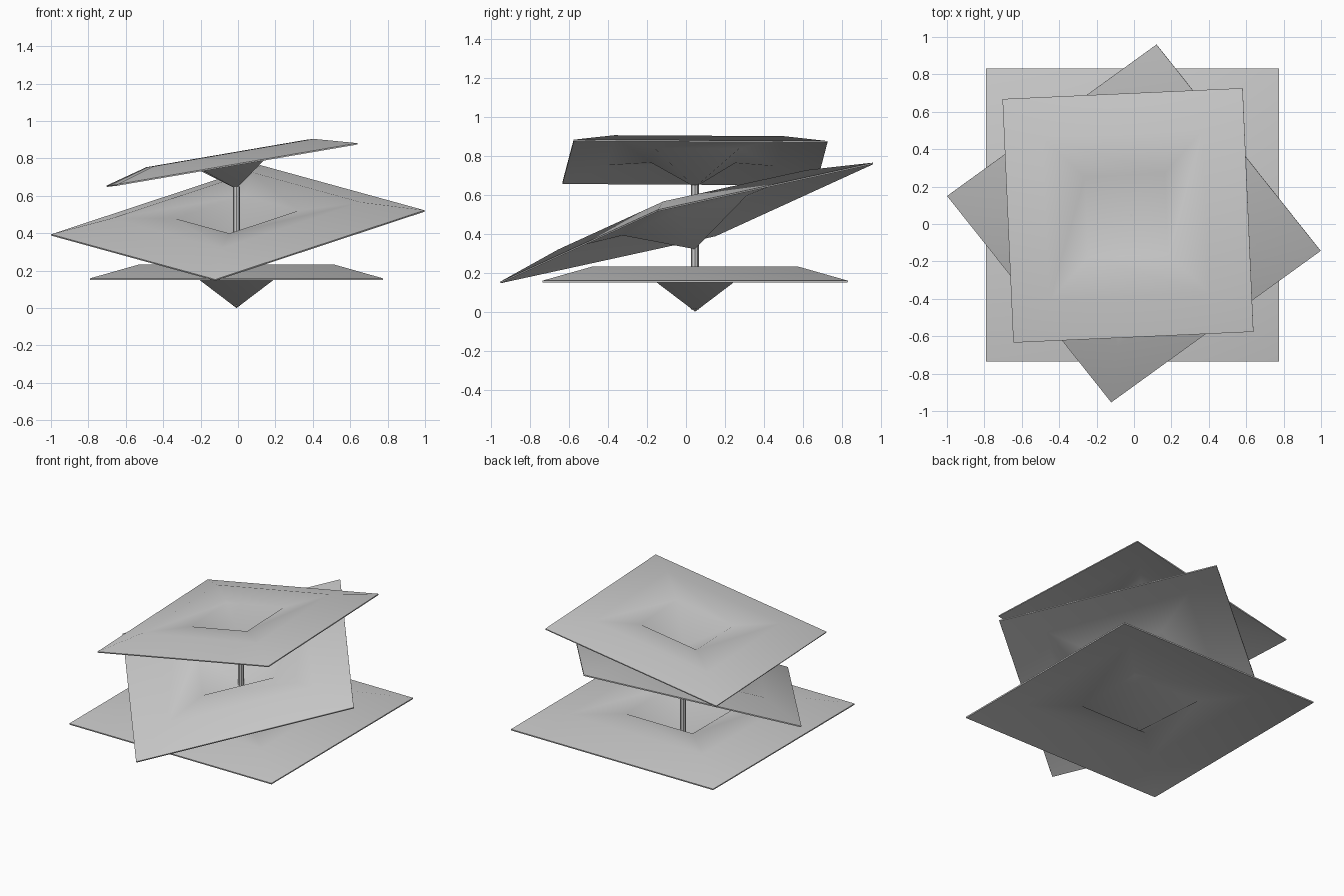
import bpy, bmesh
from mathutils import Matrix, Vector

if "Cube" in bpy.data.objects:
    bpy.data.objects.remove(bpy.data.objects["Cube"])

# (ring half-width, height above edge plane) for a unit-size sheet of half-width 0.783
PROFILE = [(0.261, 0.048), (0.522, 0.074), (0.783, 0.0)]
TIP = -0.15
THICK = 0.009


def sheet(name, center, x_dir, y_dir, half):
    """Square folded sheet with a raised ring and a pyramid-shaped dip."""
    s = half / 0.783
    bm = bmesh.new()
    tip = bm.verts.new((0, 0, TIP * s))
    prev = None
    for r, h in PROFILE:
        ring = [bm.verts.new((sx * r * s, sy * r * s, h * s))
                for sx, sy in ((-1, -1), (1, -1), (1, 1), (-1, 1))]
        for i in range(4):
            j = (i + 1) % 4
            if prev is None:
                bm.faces.new((tip, ring[i], ring[j]))
            else:
                bm.faces.new((prev[i], ring[i], ring[j], prev[j]))
        prev = ring
    me = bpy.data.meshes.new(name)
    bm.to_mesh(me)
    bm.free()
    ob = bpy.data.objects.new(name, me)
    bpy.context.collection.objects.link(ob)
    # Orient by the directions of the sheet's edges
    x = Vector(x_dir).normalized()
    z = x.cross(Vector(y_dir)).normalized()
    y = z.cross(x)
    ob.matrix_world = Matrix.Translation(center) @ Matrix((x, y, z)).transposed().to_4x4()
    mod = ob.modifiers.new("thickness", 'SOLIDIFY')
    mod.thickness = THICK * s
    mod.offset = 1
    # Smooth folds, crisp rim
    bpy.ops.object.select_all(action='DESELECT')
    ob.select_set(True)
    bpy.context.view_layer.objects.active = ob
    bpy.ops.object.modifier_apply(modifier=mod.name)
    bpy.ops.object.shade_smooth_by_angle(angle=1.15)
    return ob


# Three stacked sheets, each turned and tilted differently
sheet("bottom_tray", (-0.008, 0.047, 0.15), (1, 0, 0), (0, 1, 0), 0.782)
sheet("middle_tray", (0.0, 0.005, 0.451), (1.12, 0.81, 0.37), (-0.88, 1.10, 0.24), 0.714)
sheet("top_tray", (-0.031, 0.046, 0.761), (1.283, 0.058, 0.22), (-0.058, 1.302, -0.007), 0.651)

# Central pole joining the dips
z0, z1 = 0.012, 0.65
bpy.ops.mesh.primitive_cylinder_add(vertices=8, radius=0.02, depth=z1 - z0,
                                    location=(-0.008, 0.046, (z0 + z1) / 2))
pole = bpy.context.object
pole.name = "central_pole"
